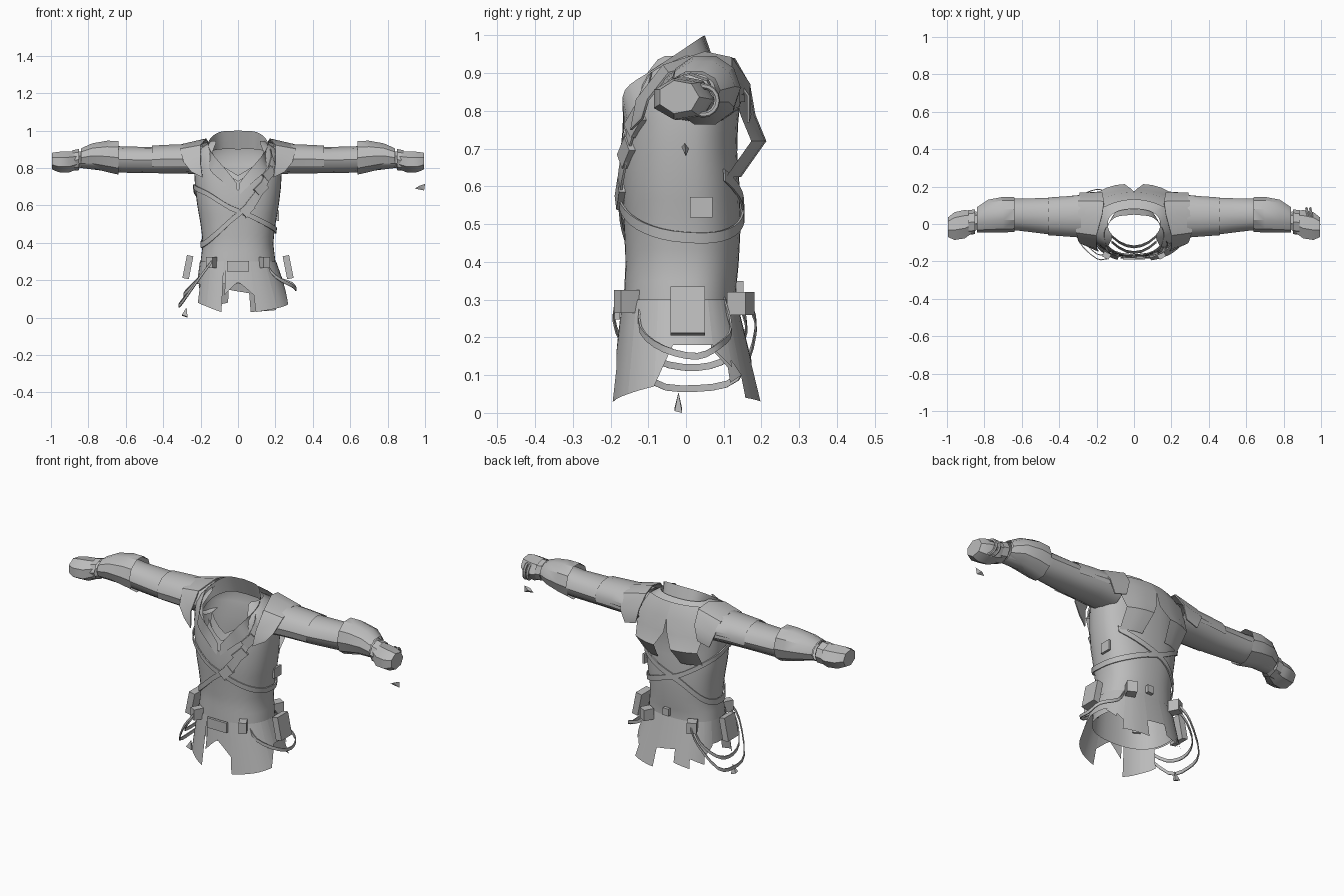
import bpy
import math
from mathutils import Vector

if "Cube" in bpy.data.objects:
    bpy.data.objects.remove(bpy.data.objects["Cube"], do_unlink=True)

cloth = bpy.data.materials.new("grey cloth")
cloth.use_nodes = True
grey = (0.5, 0.5, 0.5, 1)
cloth.diffuse_color = grey
cloth.node_tree.nodes["Principled BSDF"].inputs["Base Color"].default_value = grey


def make(name, verts, faces, thick=0, smooth=True):
    mesh = bpy.data.meshes.new(name)
    mesh.from_pydata([tuple(v) for v in verts], [], faces)
    mesh.materials.append(cloth)
    ob = bpy.data.objects.new(name, mesh)
    bpy.context.collection.objects.link(ob)
    bpy.ops.object.select_all(action="DESELECT")
    ob.select_set(True)
    bpy.context.view_layer.objects.active = ob
    if thick:
        mod = ob.modifiers.new("thickness", "SOLIDIFY")
        mod.thickness = thick
        mod.offset = 0
        bpy.ops.object.modifier_apply(modifier=mod.name)
    if smooth:
        bpy.ops.object.shade_smooth_by_angle(angle=math.radians(35))
    return ob


def loft(name, rings, closed=True, caps=False, thick=0):
    """Skin a list of equal point rows."""
    n = len(rings[0])
    verts = [Vector(p) for r in rings for p in r]
    faces = []
    for i in range(len(rings) - 1):
        for j in range(n if closed else n - 1):
            k = (j + 1) % n
            faces.append((i * n + j, i * n + k, (i + 1) * n + k, (i + 1) * n + j))
    if caps:
        faces.append(tuple(range(n))[::-1])
        faces.append(tuple(range(len(verts) - n, len(verts))))
    return make(name, verts, faces, thick)


def box(name, centre, size, yaw=0, lean=0):
    bpy.ops.mesh.primitive_cube_add(size=1, location=centre, rotation=(0, lean, yaw))
    ob = bpy.context.object
    ob.name = name
    ob.scale = size
    ob.data.materials.append(cloth)
    return ob


def smooth_path(points, steps=5):
    """Rounded path through the points."""
    p = [Vector(q) for q in points]
    p = [2 * p[0] - p[1]] + p + [2 * p[-1] - p[-2]]
    out = []
    for i in range(1, len(p) - 2):
        a, b, c, d = p[i - 1:i + 3]
        for s in range(steps):
            t = s / steps
            out.append(0.5 * (2 * b + (c - a) * t + (2 * a - 5 * b + 4 * c - d) * t * t
                              + (3 * b - a - 3 * c + d) * t ** 3))
    return out + [p[-2]]


# Torso profile: height, half width, front depth, back depth
PROFILE = [(0.18, 0.21, 0.17, 0.14), (0.3, 0.2, 0.165, 0.13), (0.4, 0.188, 0.16, 0.14),
           (0.5, 0.2, 0.165, 0.145), (0.6, 0.218, 0.172, 0.142), (0.7, 0.23, 0.17, 0.135),
           (0.8, 0.235, 0.16, 0.14), (0.87, 0.225, 0.145, 0.155), (0.92, 0.19, 0.12, 0.14),
           (0.945, 0.14, 0.09, 0.08)]


def power(v):
    return math.copysign(abs(v) ** 0.85, v)


def body(deg, z, off=0):
    z = min(max(z, PROFILE[0][0]), PROFILE[-1][0])
    for lo, hi in zip(PROFILE, PROFILE[1:]):
        if z <= hi[0]:
            break
    t = (z - lo[0]) / (hi[0] - lo[0])
    w, f, b = [lo[k] + (hi[k] - lo[k]) * t + off for k in (1, 2, 3)]
    c, s = math.cos(math.radians(deg)), math.sin(math.radians(deg))
    return Vector((w * power(c), (b if s > 0 else f) * power(s), z))


def neckline(deg):
    """Height of the torso's upper edge, a V at the front."""
    return min(0.945, 0.68 + 0.0057 * abs(deg - 270))


STEPS = 18
loft("torso", [[body(a, 0.18 + (neckline(a) - 0.18) * i / STEPS) for a in range(0, 360, 9)]
               for i in range(STEPS + 1)])

# Ragged skirt: start angle, end angle, hem height at each
PANELS = [(-75, -48, 0.03, 0.05), (-48, -22, 0.05, 0.07), (-22, -8, 0.07, 0.18),
          (-105, -90, 0.12, 0.19), (-90, -75, 0.19, 0.12), (-132, -108, 0.06, 0.03),
          (-155, -132, 0.08, 0.06), (-8, 22, 0.18, 0.18), (22, 40, 0.17, 0.12),
          (40, 50, 0.14, 0.1), (50, 80, 0.04, 0.03), (80, 100, 0.13, 0.15), (100, 122, 0.08, 0.06),
          (122, 145, 0.11, 0.08), (145, 160, 0.12, 0.17), (160, 205, 0.18, 0.18)]


def skirt(deg, z):
    top = body(deg, 0.3, 0.004)
    c, s = math.cos(math.radians(deg)), math.sin(math.radians(deg))
    low = Vector(((0.3 if c > 0 else 0.24) * power(c), 0.2 * power(s), 0.03))
    return top.lerp(low, (0.3 - z) / 0.27)


for a0, a1, z0, z1 in PANELS:
    rows = []
    for i in range(5):
        t = i / 4
        a, hem = a0 + (a1 - a0) * t, z0 + (z1 - z0) * t
        rows.append([skirt(a, 0.3 + (hem - 0.3) * k / 3) for k in range(4)])
    loft("skirt_panel", rows, closed=False)

# Tall collar, narrow at its foot, that dips to a V at the front
RIM = [(0, 0.05, 1), (0.1, 0.035, 0.992), (0.155, -0.03, 0.948), (0.155, -0.09, 0.908),
       (0.12, -0.162, 0.855), (0.055, -0.165, 0.78), (0.008, -0.165, 0.72)]
BASE = [(0, 0.085, 0.9), (0.09, 0.07, 0.9), (0.135, 0, 0.89), (0.15, -0.07, 0.86),
        (0.15, -0.145, 0.79), (0.075, -0.17, 0.72), (0.01, -0.175, 0.66)]


def both_sides(points):
    half = smooth_path(points, 4)
    return [Vector((-p.x, p.y, p.z)) for p in half[:0:-1]] + half


loft("collar", [both_sides(BASE), both_sides(RIM)], closed=False)

# Undershirt folds showing in the neck opening
for i in range(2):
    lift, back = i * 0.03, i * 0.03
    loft("undershirt_fold", [[(x / 100, -0.155 + back + d + 4 * (x / 100) ** 2, z + lift + abs(x) * 0.006)
                              for x in range(-12, 13, 4)] for z, d in ((0.67, -0.005), (0.73, 0.01))],
         closed=False)


def limb(name, sections, sign, sides, caps=False, arc=None):
    start, end = arc or (0, 360)
    count = sides if arc is None else sides + 1
    rings = []
    for x, y, z, ry, rz in sections:
        angles = [math.radians(start + (end - start) * i / sides) for i in range(count)]
        rings.append([(sign * x, y + ry * math.cos(a), z + rz * math.sin(a)) for a in angles])
    return loft(name, rings, closed=arc is None, caps=caps)


for sign, side in ((1, "left"), (-1, "right")):
    # Sleeves, cuffs and gloved fists
    limb(side + "_sleeve", [(0.19, 0.04, 0.845, 0.115, 0.08), (0.3, 0.042, 0.845, 0.112, 0.074),
                            (0.45, 0.042, 0.842, 0.098, 0.07), (0.62, 0.05, 0.845, 0.085, 0.07),
                            (0.72, 0.05, 0.855, 0.085, 0.07), (0.84, 0.02, 0.85, 0.06, 0.05)], sign, 12)
    limb(side + "_upper_sleeve_flap", [(0.24, 0.042, 0.845, 0.118, 0.084), (0.36, 0.042, 0.845, 0.109, 0.08),
                                       (0.46, 0.042, 0.842, 0.102, 0.078)], sign, 8, arc=(-15, 205))
    limb(side + "_cuff", [(0.64, 0.05, 0.855, 0.093, 0.095), (0.7, 0.05, 0.862, 0.095, 0.088),
                          (0.78, 0.042, 0.865, 0.088, 0.07), (0.84, 0.022, 0.855, 0.068, 0.052)], sign, 10)
    limb(side + "_wrist_band", [(0.85, 0.012, 0.845, 0.066, 0.057), (0.885, 0.008, 0.84, 0.066, 0.055)], sign, 8)
    limb(side + "_fist", [(0.84, 0.015, 0.845, 0.05, 0.045), (0.905, -0.005, 0.832, 0.08, 0.058),
                          (0.96, -0.015, 0.832, 0.078, 0.056), (0.995, -0.02, 0.837, 0.055, 0.045)],
         sign, 7, caps=True)
    # Flared shoulder guard
    inner = [(0.19, -0.145, 0.75), (0.2, -0.13, 0.83), (0.2, -0.06, 0.92), (0.17, 0.05, 0.955),
             (0.16, 0.12, 0.94), (0.17, 0.168, 0.87), (0.19, 0.17, 0.79)]
    outer = [(0.25, -0.115, 0.78), (0.29, -0.1, 0.83), (0.31, -0.045, 0.9), (0.3, 0.05, 0.925),
             (0.3, 0.12, 0.905), (0.29, 0.165, 0.84), (0.26, 0.165, 0.77)]
    loft(side + "_shoulder_guard", [[(sign * x, y, z) for x, y, z in row] for row in (inner, outer)],
         closed=False, thick=0.006)
    # Pointed cape panel standing off the back: inner x, outer x, depth, height
    panel = [(0.0, 0.16, 0.13, 0.94), (0.0, 0.19, 0.17, 0.87), (0.01, 0.2, 0.184, 0.79),
             (0.05, 0.19, 0.213, 0.72), (0.07, 0.18, 0.146, 0.625)]
    loft(side + "_back_cape", [[(sign * (a + (b - a) * t), y - 0.04 * t * t, z) for t in (0, 0.33, 0.67, 1)]
                               for a, b, y, z in panel], closed=False)
    # Hip pouch and smaller belt pouches
    box(side + "_hip_pouch", (sign * 0.268, 0.005, 0.27), (0.035, 0.092, 0.125), lean=-sign * 0.2)
    box(side + "_front_belt_pouch", (sign * 0.14, -0.155, 0.295), (0.04, 0.06, 0.06), yaw=sign * 0.5)
    box(side + "_back_belt_pouch", (sign * 0.14, 0.145, 0.29), (0.05, 0.055, 0.06), yaw=-sign * 0.5)
box("left_side_tab", (0.212, 0.04, 0.545), (0.012, 0.06, 0.055))


def strap(name, stops, width, off=0.008):
    """Band that follows the torso through (angle, height) stops."""
    path = smooth_path([(a, z, 0) for a, z in stops])
    rows = [[body(p.x, p.y + h, off) for p in path] for h in (-width / 2, width / 2)]
    return loft(name, rows, closed=False, thick=0.006)


# Crossed chest straps
strap("low_strap", [(-170, 0.7), (-130, 0.66), (-90, 0.57), (-45, 0.5), (0, 0.465), (45, 0.475),
                    (90, 0.53), (140, 0.63), (190, 0.7)], 0.028)
strap("high_strap", [(-42, 0.8), (-60, 0.71), (-90, 0.55), (-125, 0.44), (-165, 0.39), (-210, 0.42),
                     (-260, 0.53), (-320, 0.63)], 0.032)
strap("chest_bandolier", [(-38, 0.86), (-52, 0.76), (-66, 0.66), (-82, 0.57)], 0.085, 0.009)
for deg, z in ((-50, 0.77), (-62, 0.69), (-80, 0.58)):
    box("bandolier_pouch", body(deg, z, 0.006), (0.07, 0.018, 0.05),
        yaw=math.radians(deg + 90) * 0.8, lean=-0.75)

# Belt plate and a back clip
box("belt_plate", (0, -0.182, 0.275), (0.12, 0.014, 0.055))
box("back_clip", (0.02, 0.142, 0.33), (0.035, 0.02, 0.04))


def hanging_loop(name, points, width=0.018):
    path = smooth_path(points, 3)
    rows = [[p + Vector((0, 0, h)) for p in path] for h in (-width / 2, width / 2)]
    loft(name, rows, closed=False, thick=0.005)


# Slack belts hanging at the hips: side, reach, lowest height, half span
for sign, reach, low, span in ((1, 0.31, 0.15, 0.12), (-1, 0.29, 0.12, 0.16), (-1, 0.315, 0.065, 0.185)):
    hanging_loop("hanging_belt", [(sign * 0.14, -span, 0.3), (sign * 0.2, -span, 0.22),
                                  (sign * (reach - 0.02), -span * 0.5, low + 0.02), (sign * reach, 0.03, low),
                                  (sign * (reach - 0.02), span * 0.75, low + 0.03),
                                  (sign * 0.2, span, 0.22), (sign * 0.14, span - 0.02, 0.3)])

# Coiled ring on the left hand
for dx in (0, 0.02):
    bpy.ops.mesh.primitive_torus_add(major_radius=0.038, minor_radius=0.008, major_segments=16,
                                     minor_segments=6, location=(0.93 + dx, 0.045, 0.828),
                                     rotation=(0, math.pi / 2, 0.2))
    bpy.context.object.name = "hand_ring"
    bpy.context.object.data.materials.append(cloth)

# Loose pendants below the left hand and the right hip
make("hand_pendant", [(0.945, -0.005, 0.69), (0.97, -0.012, 0.705), (0.97, 0.008, 0.7),
                      (1, -0.003, 0.715), (0.995, 0, 0.68)],
     [(0, 2, 1), (1, 2, 3), (0, 1, 4), (0, 4, 2), (1, 3, 4), (2, 4, 3)], smooth=False)
make("hip_pendant", [(-0.275, -0.02, 0.055), (-0.3, -0.03, 0.015), (-0.27, -0.03, 0.005),
                     (-0.27, -0.01, 0), (-0.3, -0.01, 0.01)],
     [(0, 1, 2), (0, 2, 3), (0, 3, 4), (0, 4, 1), (1, 4, 3, 2)], smooth=False)
